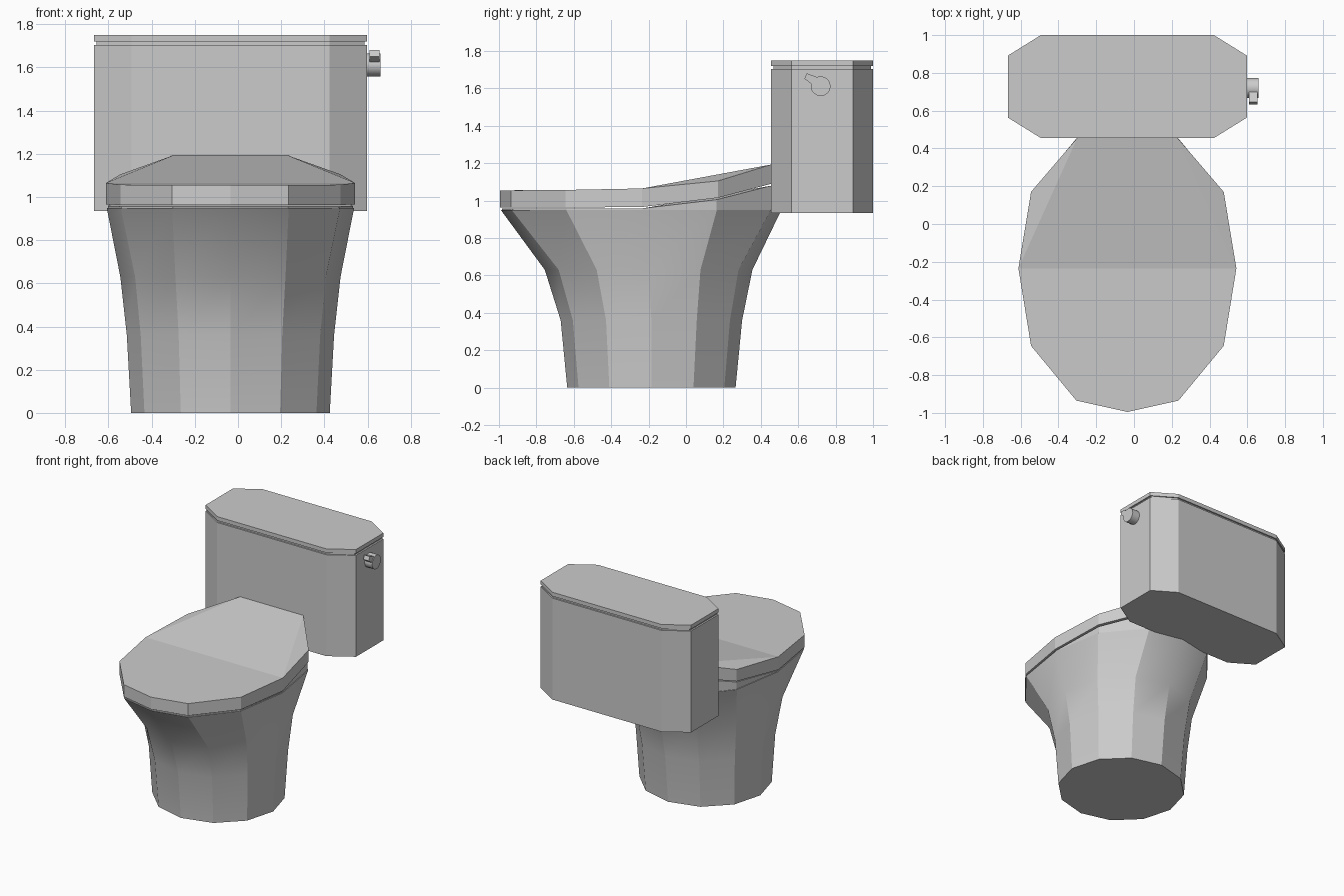
import bpy
from math import sin, cos, pi, radians

if "Cube" in bpy.data.objects:
    bpy.data.objects.remove(bpy.data.objects["Cube"])

CX = -0.035  # body centreline


def make(name, verts, faces, smooth=None):
    me = bpy.data.meshes.new(name)
    me.from_pydata(verts, [], faces)
    ob = bpy.data.objects.new(name, me)
    bpy.context.collection.objects.link(ob)
    bpy.ops.object.select_all(action='DESELECT')
    ob.select_set(True)
    bpy.context.view_layer.objects.active = ob
    bpy.ops.object.mode_set(mode='EDIT')
    bpy.ops.mesh.select_all(action='SELECT')
    bpy.ops.mesh.normals_make_consistent(inside=False)
    bpy.ops.object.mode_set(mode='OBJECT')
    if smooth:
        bpy.ops.object.shade_smooth_by_angle(angle=radians(smooth))
    return ob


def loft(name, rings, smooth=None, top=None):
    """Skin equal-length rings; the ends are capped (top may give its own faces)."""
    n, m = len(rings[0]), len(rings)
    faces = [(r * n + i, r * n + (i + 1) % n, (r + 1) * n + (i + 1) % n, (r + 1) * n + i)
             for r in range(m - 1) for i in range(n)]
    faces.append(tuple(range(n))[::-1])
    for f in top or [range(n)]:
        faces.append(tuple((m - 1) * n + i for i in f))
    return make(name, [v for r in rings for v in r], faces, smooth)


def mirrored(half):
    """Close a right-hand half outline (dx, y, z), front to back, about the centreline."""
    left = [p for p in half[::-1] if p[0] > 0]
    return [(CX + x, y, z) for x, y, z in half] + [(CX - x, y, z) for x, y, z in left]


def oval(rx, ry, cy, z):
    return [(CX + rx * sin(i * pi / 6), cy - ry * cos(i * pi / 6), z) for i in range(12)]


# Bowl and pedestal
RIM = [(0, -0.99), (0.27, -0.932), (0.508, -0.64), (0.573, -0.235),
       (0.508, 0.165), (0.27, 0.453), (0, 0.51)]
loft("bowl", [oval(0.46, 0.45, -0.185, 0), oval(0.48, 0.485, -0.185, 0.36),
              oval(0.51, 0.555, -0.2, 0.63),
              mirrored([(x, y, 0.95) for x, y in RIM])], smooth=28)

# Seat and lid share one outline, rising toward the tank
OUT = [(0, -0.995), (0.27, -0.935), (0.51, -0.645), (0.577, -0.235),
       (0.51, 0.17), (0.265, 0.456)]
SEAT_TOP = [0.957, 0.957, 0.957, 0.958, 1.005, 1.08]
LID_LOW = [0.963, 0.963, 0.963, 0.966, 1.015, 1.09]
LID_TOP = [1.055, 1.055, 1.057, 1.065, 1.105, 1.193]


def outline(zs, k=1.0):
    return mirrored([(x * k, -0.235 + (y + 0.235) * (k if y < 0.4 else 1), z)
                     for (x, y), z in zip(OUT, zs)])


TOP = [(8, 9, 10, 0, 1, 2, 3), (3, 5, 6, 8), (3, 4, 5), (6, 7, 8)]
loft("seat", [outline([0.949] * 6, 0.985), outline(SEAT_TOP, 0.985)], top=TOP)
loft("lid", [outline(LID_LOW), outline(LID_TOP)], top=TOP)


# Tank, recessed neck and tank cover
def octagon(z, inset=0):
    half = [(0.458, 0.455 + inset), (0.632 - inset, 0.563),
            (0.632 - inset, 0.892), (0.458, 1.0 - inset)]
    return mirrored([(x, y, z) for x, y in half])


loft("tank", [octagon(0.935), octagon(1.705)])
loft("tank_neck", [octagon(1.70, 0.012), octagon(1.725, 0.012)])
loft("tank_cover", [octagon(1.72), octagon(1.75)])

# Flush handle: round hub with a short lever
hub = [(0.72 + 0.053 * cos(i * pi / 8), 1.612 + 0.053 * sin(i * pi / 8)) for i in range(16)]
lever = [(0.633, 1.652), (0.678, 1.618), (0.72, 1.615), (0.715, 1.655), (0.645, 1.681)]
for name, prof, x0, x1 in (("handle_hub", hub, 0.59, 0.66), ("handle_lever", lever, 0.61, 0.655)):
    loft(name, [[(x, y, z) for y, z in prof] for x in (x0, x1)], smooth=30)
